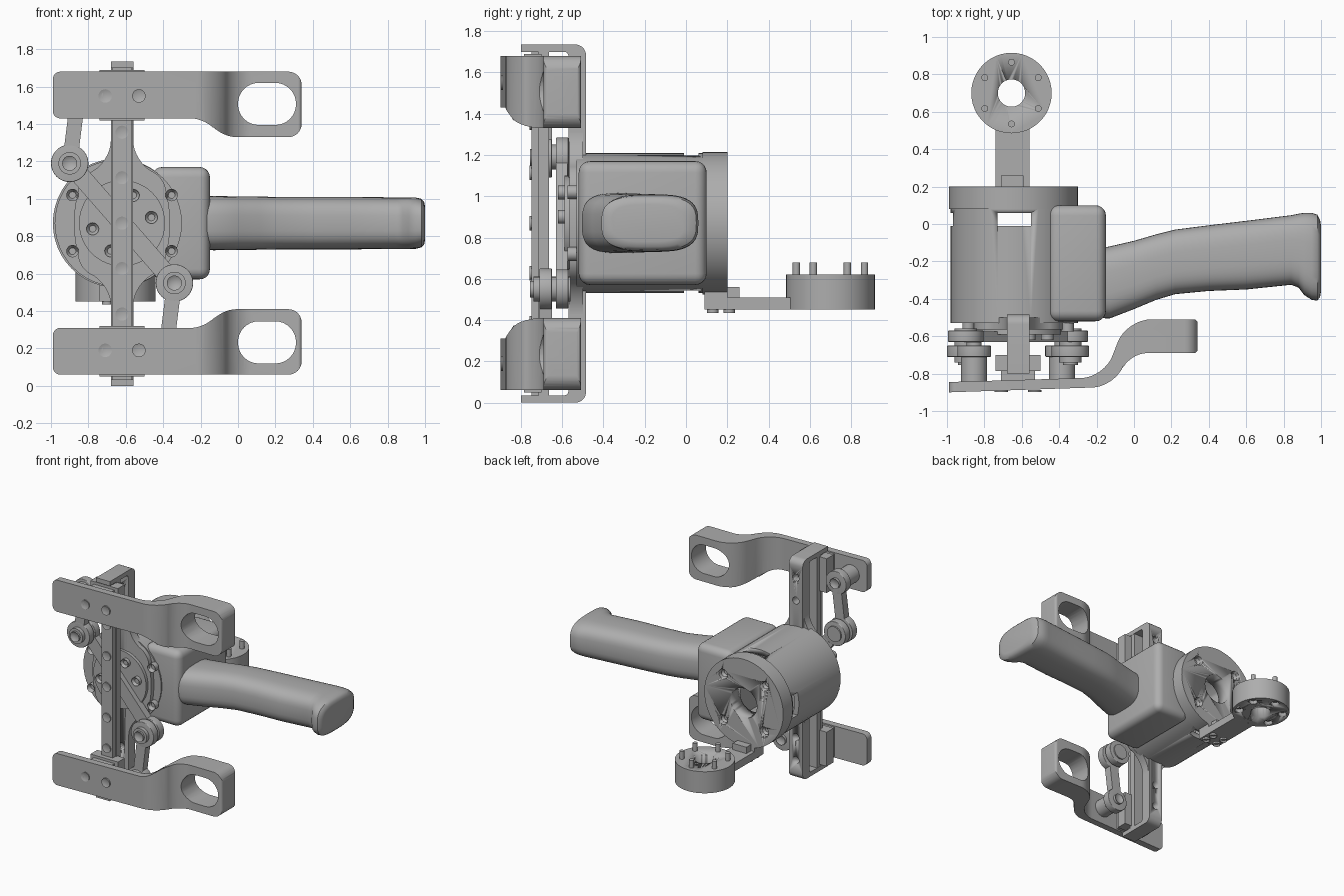
import bpy, bmesh, math
from mathutils import Vector, Matrix

if "Cube" in bpy.data.objects:
    bpy.data.objects.remove(bpy.data.objects["Cube"])

metal = bpy.data.materials.new("plain_grey")
metal.use_nodes = True
GREY = (0.42, 0.42, 0.42, 1)
metal.diffuse_color = GREY
metal.node_tree.nodes["Principled BSDF"].inputs["Base Color"].default_value = GREY

CX, CZ = -0.62, 0.87      # axis of the gripper mechanism


def activate(ob):
    bpy.ops.object.select_all(action='DESELECT')
    ob.select_set(True)
    bpy.context.view_layer.objects.active = ob


def finish(name, bm, bevel=0):
    bmesh.ops.recalc_face_normals(bm, faces=bm.faces)
    me = bpy.data.meshes.new(name)
    bm.to_mesh(me)
    bm.free()
    me.materials.append(metal)
    ob = bpy.data.objects.new(name, me)
    bpy.context.collection.objects.link(ob)
    activate(ob)
    if bevel:
        mod = ob.modifiers.new("bevel", 'BEVEL')
        mod.width, mod.segments, mod.limit_method = bevel, 5, 'ANGLE'
        bpy.ops.object.modifier_apply(modifier="bevel")
    bpy.ops.object.shade_smooth_by_angle(angle=math.radians(35))
    return ob


def rounded(points, steps=8):
    """Outline whose corners (u, v, cut) are replaced by smooth curves."""
    out = []
    n = len(points)
    for i, p in enumerate(points):
        c = Vector(p[:2])
        cut = p[2] if len(p) > 2 else 0
        if not cut:
            out.append(c)
            continue
        a = c + (Vector(points[i - 1][:2]) - c).normalized() * cut
        b = c + (Vector(points[(i + 1) % n][:2]) - c).normalized() * cut
        for k in range(steps + 1):
            t = k / steps
            # blend that stays close to a circular arc
            w = 1.4 * t * (1 - t)
            out.append((a * (1 - t) ** 2 + b * t * t + c * w) / ((1 - t) ** 2 + t * t + w))
    return out


def circle(u, v, r, n=48):
    return [Vector((u + r * math.cos(2 * math.pi * k / n),
                    v + r * math.sin(2 * math.pi * k / n))) for k in range(n)]


def prism(name, outline, axis, lo, hi, bevel=0):
    place = {'X': lambda p, h: (h, p[0], p[1]),
             'Y': lambda p, h: (p[0], h, p[1]),
             'Z': lambda p, h: (p[0], p[1], h)}[axis]
    bm = bmesh.new()
    rings = [[bm.verts.new(place(p, h)) for p in outline] for h in (lo, hi)]
    bm.faces.new(rings[0])
    bm.faces.new(rings[1])
    for i in range(len(outline)):
        bm.faces.new((rings[0][i - 1], rings[0][i], rings[1][i], rings[1][i - 1]))
    return finish(name, bm, bevel)


def rod(name, axis, u, v, r, lo, hi, bevel=0):
    return prism(name, circle(u, v, r), axis, lo, hi, bevel)


def box(name, x, y, z, bevel=0):
    return prism(name, [(x[0], y[0]), (x[1], y[0]), (x[1], y[1]), (x[0], y[1])], 'Z', *z, bevel)


def cut(ob, cutter, mode='DIFFERENCE'):
    activate(ob)
    mod = ob.modifiers.new("cut", 'BOOLEAN')
    mod.object, mod.operation, mod.solver = cutter, mode, 'EXACT'
    bpy.ops.object.modifier_apply(modifier="cut")
    bpy.data.objects.remove(cutter)


def screw(name, at, direction, r=0.033, h=0.03):
    """Socket head screw rising from a surface."""
    bm = bmesh.new()
    rot = Vector(direction).to_track_quat('Z', 'Y').to_matrix().to_4x4()
    bmesh.ops.create_cone(bm, cap_ends=True, segments=24, radius1=r, radius2=r, depth=h,
                          matrix=Matrix.Translation((0, 0, h / 2)))
    top = max(bm.faces, key=lambda f: f.calc_center_median().z)
    bmesh.ops.inset_region(bm, faces=[top], thickness=r * 0.45)
    bmesh.ops.translate(bm, verts=top.verts, vec=(0, 0, -h * 0.6))
    bmesh.ops.transform(bm, matrix=Matrix.Translation(at) @ rot, verts=bm.verts)
    return finish(name, bm)


def link(name, p, q, r, lo, hi):
    """Bar with round ends between two points in the front plane."""
    p, q = Vector(p), Vector(q)
    a = math.atan2(q.y - p.y, q.x - p.x)
    pts = []
    for c, start in ((q, a - math.pi / 2), (p, a + math.pi / 2)):
        for k in range(13):
            t = start + math.pi * k / 12
            pts.append(c + r * Vector((math.cos(t), math.sin(t))))
    return prism(name, pts, 'Y', lo, hi)


# Hollow motor housing with slots
housing = rod("motor_housing", 'Y', -0.64, CZ, 0.34, -0.53, 0.08)
cut(housing, rod("bore", 'Y', -0.64, CZ, 0.3, -0.4, 0.2))
cut(housing, box("slot", (-0.73, -0.55), (-0.01, 0.06), (0, 2)))
cut(housing, box("side_slot", (-1.1, -0.8), (-0.01, 0.06), (0.78, 0.96)))

# Rear flange with bore and recessed screws
flange = rod("rear_flange", 'Y', -0.645, CZ, 0.345, 0.08, 0.2)
cut(flange, rod("flange_bore", 'Y', -0.645, CZ, 0.115, 0.0, 0.3))
for sx in (-1, 1):
    for sz in (-1, 1):
        x, z = -0.645 + sx * 0.18, CZ + sz * 0.18
        cut(flange, rod("screw_pocket", 'Y', x, z, 0.038, 0.15, 0.3))
        screw("flange_screw", (x, 0.15, z), (0, 1, 0), 0.03)
        screw("housing_screw", (CX + sx * 0.265, -0.53, CZ + sz * 0.15), (0, -1, 0), h=0.045)

# Grip block and lofted handle
box("grip_block", (-0.46, -0.15), (-0.52, 0.1), (0.57, 1.17), 0.055)
stations = [(-0.25, -0.5, -0.14, 0.14), (-0.13, -0.505, -0.12, 0.145), (0.0, -0.455, -0.09, 0.143),
            (0.12, -0.405, -0.055, 0.142), (0.22, -0.375, -0.03, 0.14), (0.4, -0.358, -0.007, 0.14),
            (0.6, -0.35, 0.017, 0.14), (0.84, -0.325, 0.047, 0.138), (0.88, -0.34, 0.055, 0.138),
            (0.91, -0.38, 0.06, 0.138), (0.95, -0.405, 0.06, 0.137), (0.98, -0.41, 0.05, 0.13),
            (0.995, -0.39, 0.02, 0.115), (1.0, -0.36, -0.01, 0.09)]
bm = bmesh.new()
rings = []
for x, y0, y1, hz in stations:
    ring = []
    for k in range(40):
        c, s = math.cos(math.pi * k / 20), math.sin(math.pi * k / 20)
        y = (y0 + y1) / 2 + (y1 - y0) / 2 * math.copysign(abs(c) ** 0.65, c)
        ring.append(bm.verts.new((x, y, CZ + hz * math.copysign(abs(s) ** 0.65, s))))
    rings.append(ring)
bm.faces.new(rings[0])
bm.faces.new(rings[-1])
for a, b in zip(rings, rings[1:]):
    for k in range(40):
        bm.faces.new((a[k - 1], a[k], b[k], b[k - 1]))
finish("handle", bm)

# Upright C bracket with mounting holes
bracket = prism("upright_bracket", rounded([
    (-0.8, 0), (-0.485, 0, 0.05), (-0.485, 1.735, 0.05), (-0.8, 1.735), (-0.8, 1.7),
    (-0.57, 1.7, 0.02), (-0.57, 0.035, 0.02), (-0.8, 0.035)]), 'X', -0.68, -0.56)
for z in (0.15, 0.33, 1.41, 1.59):
    cut(bracket, rod("bracket_hole", 'Y', CX, z, 0.028, -0.7, -0.4))

# Flared mounting plate and hub
half = [(0.06, -0.5), (0.06, -0.32, 0.12), (0.22, -0.25, 0.06), (0.27, 0, 0.12),
        (0.22, 0.25, 0.06), (0.06, 0.32, 0.12), (0.06, 0.5)]
flare = half + [(-p[0],) + p[1:] for p in reversed(half)]
prism("flared_plate", rounded([(CX + p[0], CZ + p[1]) + p[2:] for p in flare]), 'Y', -0.565, -0.5)
rod("hub", 'Y', CX, CZ, 0.23, -0.59, -0.55)
for k in range(4):
    a = math.radians(11 + (0, 57, 180, 237)[k])
    screw("hub_screw", (CX + 0.16 * math.cos(a), -0.59, CZ + 0.16 * math.sin(a)), (0, -1, 0))

# Guide rail
box("guide_rail", (-0.67, -0.57), (-0.75, -0.68), (0.03, 1.705))
box("rail_backing", (-0.678, -0.562), (-0.715, -0.665), (0.03, 1.705))
for k in range(5):
    screw("rail_screw", (CX, -0.75, CZ + 0.243 * (k - 2)), (0, -1, 0), 0.035, 0.008)

# Diagonal crank
link("crank_bar", (-0.9, 1.19), (-0.34, 0.55), 0.05, -0.63, -0.575)

# Upper and lower jaws, carriages and links
for s, side in ((1, "upper"), (-1, "lower")):
    def up(z):
        return CZ + s * z

    jaw = prism(side + "_finger_arm", rounded([
        (-0.99, -0.9), (-0.1, -0.87, 0.12), (-0.03, -0.69, 0.1), (0.34, -0.69, 0.02),
        (0.34, -0.51, 0.02), (-0.04, -0.51, 0.13), (-0.16, -0.82, 0.12), (-0.99, -0.845)]),
        'Z', *sorted((up(0.4), up(0.9))))
    shape = rounded([(-0.99, up(0.56), 0.04), (-0.17, up(0.56), 0.08), (-0.09, up(0.46), 0.08),
                     (0.34, up(0.46), 0.07), (0.34, up(0.81), 0.07), (-0.99, up(0.81), 0.04)])
    cut(jaw, prism("jaw_outline", shape, 'Y', -1, -0.4), 'INTERSECT')
    hole = rounded([(0.0, up(0.525), 0.11), (0.31, up(0.525), 0.11),
                    (0.31, up(0.75), 0.11), (0.0, up(0.75), 0.11)])
    cut(jaw, prism("finger_hole", hole, 'Y', -1, -0.4))
    activate(jaw)
    bpy.ops.object.shade_smooth_by_angle(angle=math.radians(35))

    box(side + "_carriage", (-0.74, -0.5), (-0.785, -0.7), sorted((up(0.55), up(0.82))))
    box(side + "_carriage_spacer", (-0.71, -0.53), (-0.85, -0.78), sorted((up(0.57), up(0.8))))
    for x in (-0.71, -0.53):
        screw(side + "_arm_screw", (x, -0.887, up(0.68)), (0, -1, 0), 0.036, 0.01)

    # crank pivot, connecting link and pin on the arm
    px, pz = CX - s * 0.28, up(0.32)
    ex, ez = CX - s * 0.235, up(0.68)
    rod(side + "_crank_eye", 'Y', px, pz, 0.095, -0.63, -0.57, 0.005)
    rod(side + "_link_eye", 'Y', px, pz, 0.1, -0.71, -0.65, 0.005)
    rod(side + "_crank_pin", 'Y', px, pz, 0.06, -0.74, -0.56)
    screw(side + "_crank_pin_screw", (px, -0.735, pz), (0, -1, 0), 0.04, 0.02)
    link(side + "_connecting_link", (px, pz), (ex, ez), 0.04, -0.71, -0.65)
    rod(side + "_arm_eye", 'Y', ex, ez, 0.09, -0.71, -0.65, 0.005)
    rod(side + "_arm_boss", 'Y', ex, ez, 0.07, -0.85, -0.7)
    screw(side + "_arm_pin_screw", (ex, -0.65, ez), (0, 1, 0), 0.04, 0.02)

# Rear mounting arm and tool disc
TX, TY = -0.655, 0.7
box("mount_arm", (-0.74, -0.56), (0.09, 0.56), (0.45, 0.51))
box("mount_foot", (-0.74, -0.56), (0.09, 0.2), (0.45, 0.56))
box("mount_key", (-0.71, -0.59), (0.19, 0.26), (0.5, 0.56))
disc = rod("tool_disc", 'Z', TX, TY, 0.215, 0.45, 0.62)
cut(disc, rod("tool_bore", 'Z', TX, TY, 0.073, 0.3, 0.8))
for k in range(6):
    a = math.radians(30 + 60 * k)
    x, y = TX + 0.165 * math.cos(a), TY + 0.165 * math.sin(a)
    cut(disc, rod("pin_pocket", 'Z', x, y, 0.032, 0.4, 0.49))
    rod("tool_pin", 'Z', x, y, 0.018, 0.47, 0.68)
for x in (-0.7, -0.6):
    for y in (0.13, 0.21):
        screw("foot_screw", (x, y, 0.455), (0, 0, -1), 0.028, 0.02)
